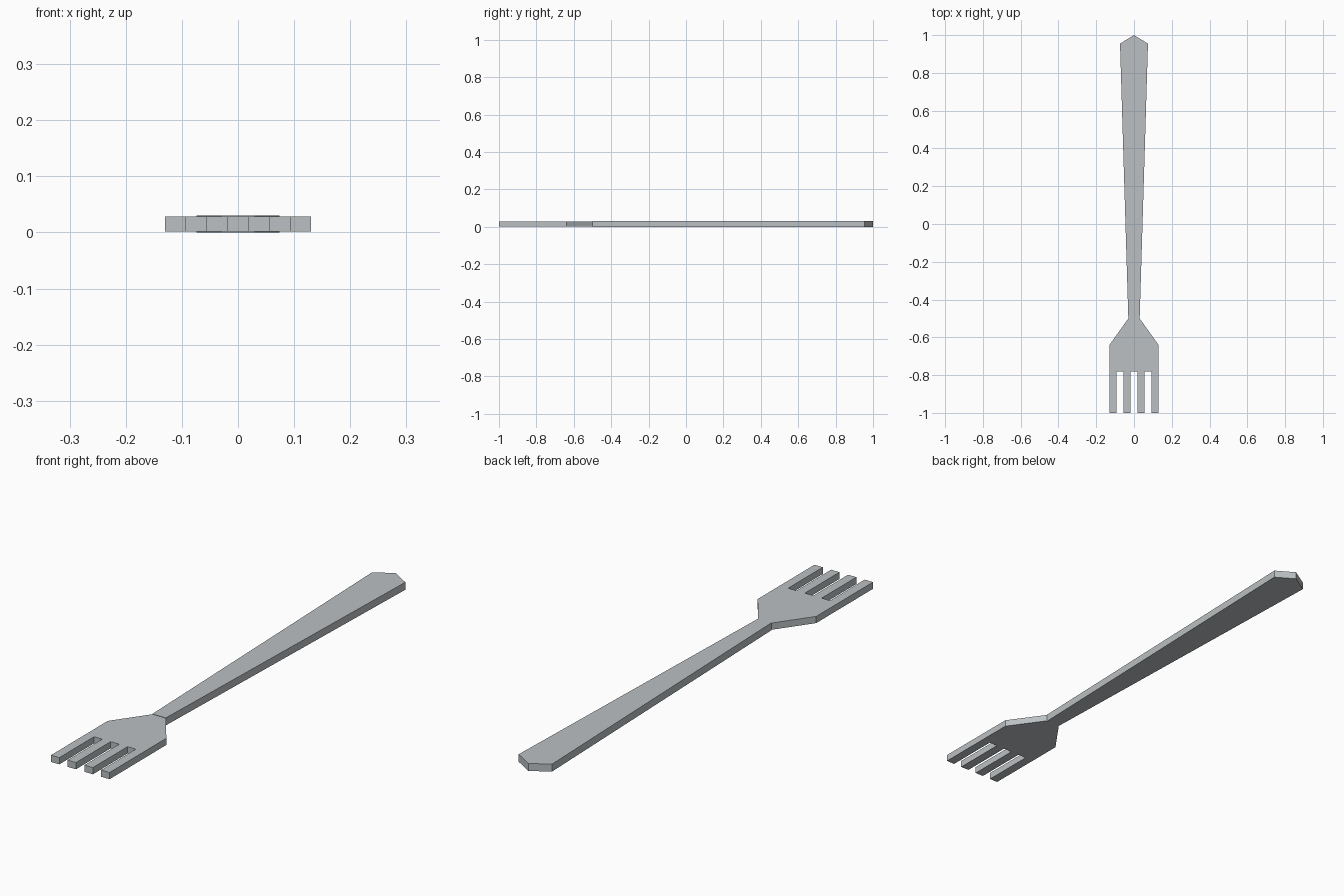
import bpy
import bmesh

if "Cube" in bpy.data.objects:
    bpy.data.objects.remove(bpy.data.objects["Cube"])

steel = bpy.data.materials.new("brushed steel grey")
steel.diffuse_color = (0.50, 0.53, 0.545, 1.0)
steel.use_nodes = True
steel.node_tree.nodes["Principled BSDF"].inputs["Base Color"].default_value = steel.diffuse_color


def plate(name, half_outline, z0, z1):
    """Mirror a right-hand outline (front to back) in x and extrude it upwards."""
    left = [(-x, y) for x, y in reversed(half_outline) if x > 0]
    bm = bmesh.new()
    base = bm.faces.new([bm.verts.new((x, y, z0)) for x, y in half_outline + left])
    top = bmesh.ops.extrude_face_region(bm, geom=[base])["geom"]
    for v in top:
        if isinstance(v, bmesh.types.BMVert):
            v.co.z = z1
    bmesh.ops.recalc_face_normals(bm, faces=bm.faces)
    mesh = bpy.data.meshes.new(name)
    bm.to_mesh(mesh)
    bm.free()
    mesh.materials.append(steel)
    obj = bpy.data.objects.new(name, mesh)
    bpy.context.collection.objects.link(obj)
    return obj


# Tapered handle with a pointed end
plate("handle", [(0.03, -0.5), (0.074, 0.955), (0, 1.0)], 0.0, 0.03)

# Slightly thinner head with four square tines
tip, root = -1.0, -0.78
plate("tined_head", [
    (0.019, root), (0.019, tip), (0.056, tip), (0.056, root),
    (0.093, root), (0.093, tip), (0.13, tip),
    (0.13, -0.64), (0.03, -0.5),
], 0.0015, 0.0285)
